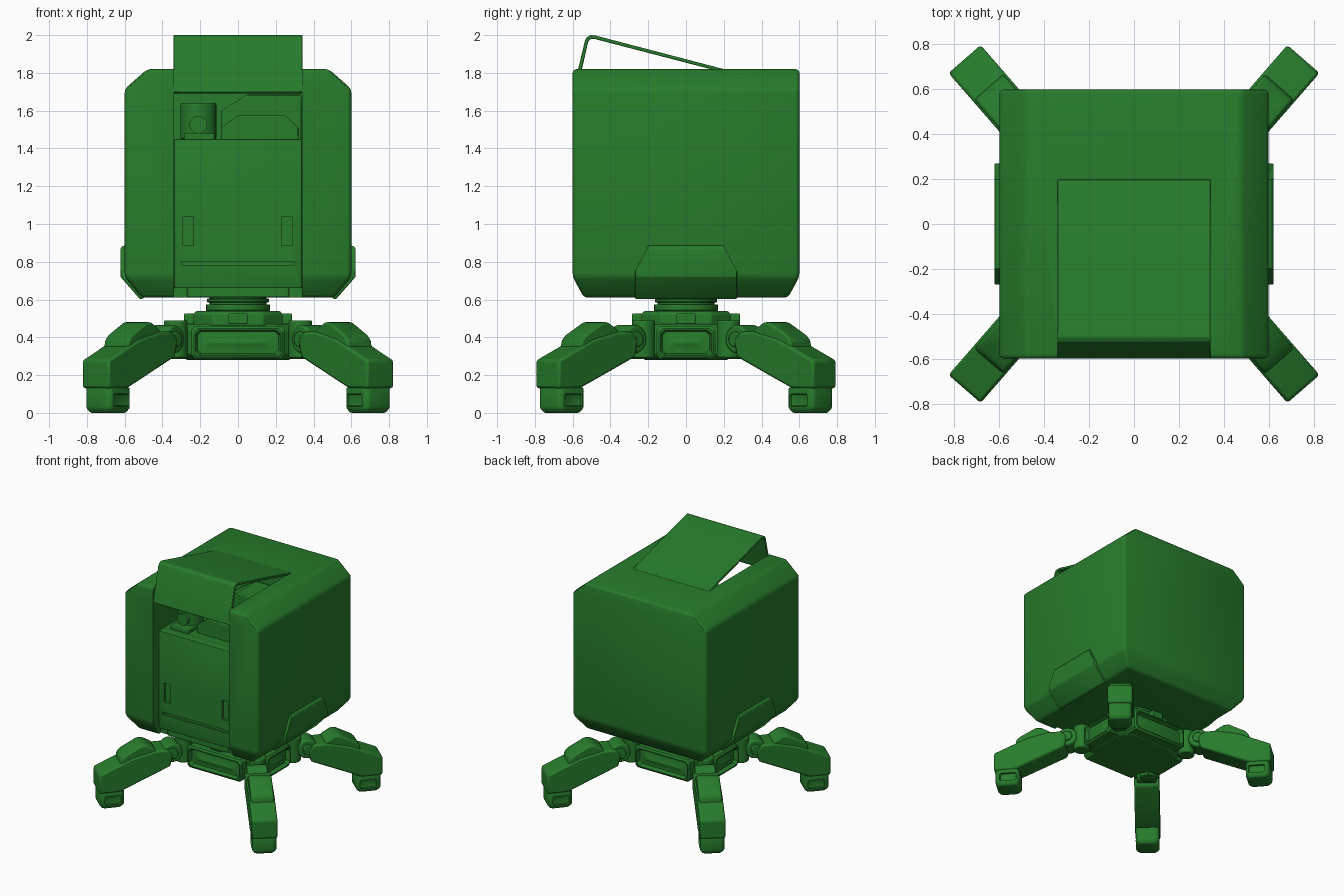
import bpy, bmesh, math
from mathutils import Matrix, Vector

if "Cube" in bpy.data.objects:
    bpy.data.objects.remove(bpy.data.objects["Cube"])

green = bpy.data.materials.new("green_paint")
green.diffuse_color = (0.02, 0.2, 0.025, 1)
green.use_nodes = True
green.node_tree.nodes["Principled BSDF"].inputs["Base Color"].default_value = green.diffuse_color


def finish(name, bm, bevel=0, mat=None, segs=2):
    bmesh.ops.recalc_face_normals(bm, faces=bm.faces)
    me = bpy.data.meshes.new(name)
    if mat:
        bm.transform(mat)
    bm.to_mesh(me)
    bm.free()
    me.materials.append(green)
    ob = bpy.data.objects.new(name, me)
    bpy.context.collection.objects.link(ob)
    if bevel:
        m = ob.modifiers.new("bevel", 'BEVEL')
        m.width, m.segments, m.limit_method = bevel, segs, 'ANGLE'
        m.angle_limit = math.radians(25)
    return ob


def bridge(rings):
    bm = bmesh.new()
    rows = [[bm.verts.new(p) for p in r] for r in rings]
    n = len(rows[0])
    for a, b in zip(rows, rows[1:]):
        for i in range(n):
            bm.faces.new((a[i], a[(i + 1) % n], b[(i + 1) % n], b[i]))
    bm.faces.new(rows[0][::-1])
    bm.faces.new(rows[-1])
    return bm


def prism(name, pts, a, b, axis='x', bevel=0, mat=None):
    place = {'x': lambda u, v, w: (w, u, v), 'y': lambda u, v, w: (u, w, v),
             'z': lambda u, v, w: (u, v, w)}[axis]
    return finish(name, bridge([[place(u, v, w) for u, v in pts] for w in (a, b)]), bevel, mat)


def rect(hx, hy, z, c=0):
    if not c:
        return [(-hx, -hy, z), (hx, -hy, z), (hx, hy, z), (-hx, hy, z)]
    return [(-hx + c, -hy, z), (hx - c, -hy, z), (hx, -hy + c, z), (hx, hy - c, z),
            (hx - c, hy, z), (-hx + c, hy, z), (-hx, hy - c, z), (-hx, -hy + c, z)]


def loft(name, rings, bevel=0, mat=None, segs=2):
    return finish(name, bridge([rect(*r) for r in rings]), bevel, mat, segs)


def box(name, x0, x1, y0, y1, z0, z1, bevel=0, mat=None):
    return prism(name, [(x0, y0), (x1, y0), (x1, y1), (x0, y1)], z0, z1, 'z', bevel, mat)


def cyl(name, r, depth, mat, bevel=0):
    bm = bmesh.new()
    bmesh.ops.create_cone(bm, cap_ends=True, segments=32, radius1=r, radius2=r, depth=depth)
    return finish(name, bm, bevel, mat)


def cut(ob, *cutters):
    for c in cutters:
        m = ob.modifiers.new("cut", 'BOOLEAN')
        m.object, m.operation, m.solver = c, 'DIFFERENCE', 'EXACT'
    bpy.context.view_layer.objects.active = ob
    for m in list(ob.modifiers):
        bpy.ops.object.modifier_apply(modifier=m.name)
    for c in cutters:
        bpy.data.objects.remove(c)


T = Matrix.Translation

# Main cube body with front channel and open top bay
body = loft("body", [(.51, .54, .61), (.6, .6, .72), (.6, .6, 1.715), (.48, .6, 1.82)], .02, segs=3)
cut(body, box("c1", -.34, .34, -.8, -.5, .4, 2.2),
    box("c2", -.338, .338, -.7, .18, 1.43, 2.2))

# Front door with handle recesses and a slot
door = box("door", -.338, .338, -.535, -.45, .66, 1.45, .008)
cut(door, box("c3", -.29, -.235, -.6, -.515, .885, 1.04),
    box("c4", .23, .285, -.6, -.515, .885, 1.04),
    box("c5", -.3, .3, -.6, -.52, .78, .802))
box("door_sill", -.27, .27, -.52, -.4, .612, .67, .008)

# Items in the open bay
box("bay_floor", -.338, .338, -.5, .18, 1.42, 1.448)
cyl("bay_canister", .095, .19, T((-.21, -.3, 1.545)), .008)
box("canister_stand", -.285, -.125, -.46, -.25, 1.445, 1.48, .006)
cyl("canister_dial", .047, .04, T((-.21, -.395, 1.525)) @ Matrix.Rotation(math.pi / 2, 4, 'X'))
prism("bay_front_case", [(-.09, 1.44), (-.09, 1.51), (.0, 1.575), (.25, 1.575), (.32, 1.51), (.32, 1.44)],
      -.4, -.1, 'y', .006)
prism("bay_rear_case", [(-.09, 1.44), (-.09, 1.6), (.05, 1.685), (.335, 1.685), (.335, 1.44)],
      -.1, .17, 'y', .006)

# Raised folded lid, a thin bent sheet
prism("lid", [(.2, 1.82), (-.48, 1.998), (-.505, 2.0), (-.525, 1.99), (-.535, 1.97), (-.6, 1.70),
              (-.58, 1.69), (-.518, 1.965), (-.505, 1.98), (-.485, 1.98), (.15, 1.815)], -.342, .342, 'x', .004)

# Lower side plates that wrap over the bottom chamfer
for s, side in ((-1, "left"), (1, "right")):
    plate = prism(side + "_side_plate",
                  [(s * x, z) for x, z in ((.5, .605), (.52, .603), (.622, .72), (.622, .87), (.61, .885), (.5, .885))],
                  -.27, .27, 'y', .006)
    for e in (-1, 1):
        corner = prism("c6", [(e * .27, .75), (e * .4, .75), (e * .4, 1), (e * .195, 1), (e * .195, .89)],
                       -.9, .9, 'x')
        cut(plate, corner)

# Swivel neck
for r, z0, z1 in ((.15, .5, .62), (.17, .54, .575), (.165, .585, .605)):
    cyl("neck_ring", r, z1 - z0, T((0, 0, (z0 + z1) / 2)), .006)
loft("neck_plate", [(.235, .235, .46, .1), (.235, .235, .525, .1), (.22, .22, .54, .1)], .008)

# Hub with a recessed window panel on each side
loft("hub", [(.27, .22, .28, .08), (.31, .25, .31, .08), (.31, .25, .44, .08), (.27, .22, .47, .08)], .008)
for k, (reach, w, side) in enumerate(((.31, .245, "front"), (.37, .155, "right"),
                                      (.31, .245, "back"), (.37, .155, "left"))):
    turn = Matrix.Rotation(k * math.pi / 2, 4, 'Z')
    m = turn @ T((0, -reach, .372)) @ Matrix.Rotation(math.pi / 2, 4, 'X')
    loft(side + "_hub_panel", [(w, .088, -.12, .02), (w, .088, -.012, .02), (w - .012, .076, 0, .02),
                               (w - .02, .068, 0, .02), (w - .03, .058, -.03, .02),
                               (w - .06, .035, -.03, .012), (w - .1, .008, -.01, .004)], 0, m)
    box(side + "_tab", -.05, .05, -.285, -.2, .47, .527, .006, turn)

# Four diagonal legs; local x points outward from the leg's end face
leg = [(0, .13), (0, .28), (-.25, .39), (-.42, .43), (-.52, .43), (-.56, .385), (-.54, .295), (-.157, .13)]
pad = [(-.16, .33), (-.17, .385), (-.2, .415), (-.32, .48), (-.36, .48), (-.43, .44), (-.43, .38)]
for sx in (-1, 1):
    for sy in (-1, 1):
        name = ("front" if sy < 0 else "back") + ("_left" if sx < 0 else "_right")
        m = T((sx * .755, sy * .735, 0)) @ Matrix.Rotation(math.atan2(sy * .755, sx * .656), 4, 'Z')
        prism(name + "_leg", leg, -.095, .095, 'y', .014, m)
        prism(name + "_leg_pad", pad, -.085, .085, 'y', .012, m)
        foot = loft(name + "_foot", [(.075, .075, 0, .02), (.092, .09, .025, .02), (.092, .09, .135, .02)],
                    .008, m @ T((-.102, 0, 0)))
        cut(foot, *[box("c7", -.17, -.045, e * .08 - .015, e * .08 + .015, .035, .1, .01, m @ T((0, e * .01, 0)))
                    for e in (-1, 1)])
        across = Matrix.Rotation(math.pi / 2, 4, 'X')
        cyl(name + "_knuckle", .075, .15, m @ T((-.56, 0, .39)) @ across, .012)
        cyl(name + "_knuckle_pin", .04, .18, m @ T((-.56, 0, .39)) @ across, .006)
        cyl(name + "_hinge_post", .062, .2, T((sx * .33, sy * .225, .39)), .008)

# Smooth shading with sharp edges kept
bpy.ops.object.select_all(action='DESELECT')
for ob in bpy.context.scene.objects:
    ob.select_set(True)
    bpy.context.view_layer.objects.active = ob
bpy.ops.object.shade_smooth_by_angle(angle=math.radians(30))
